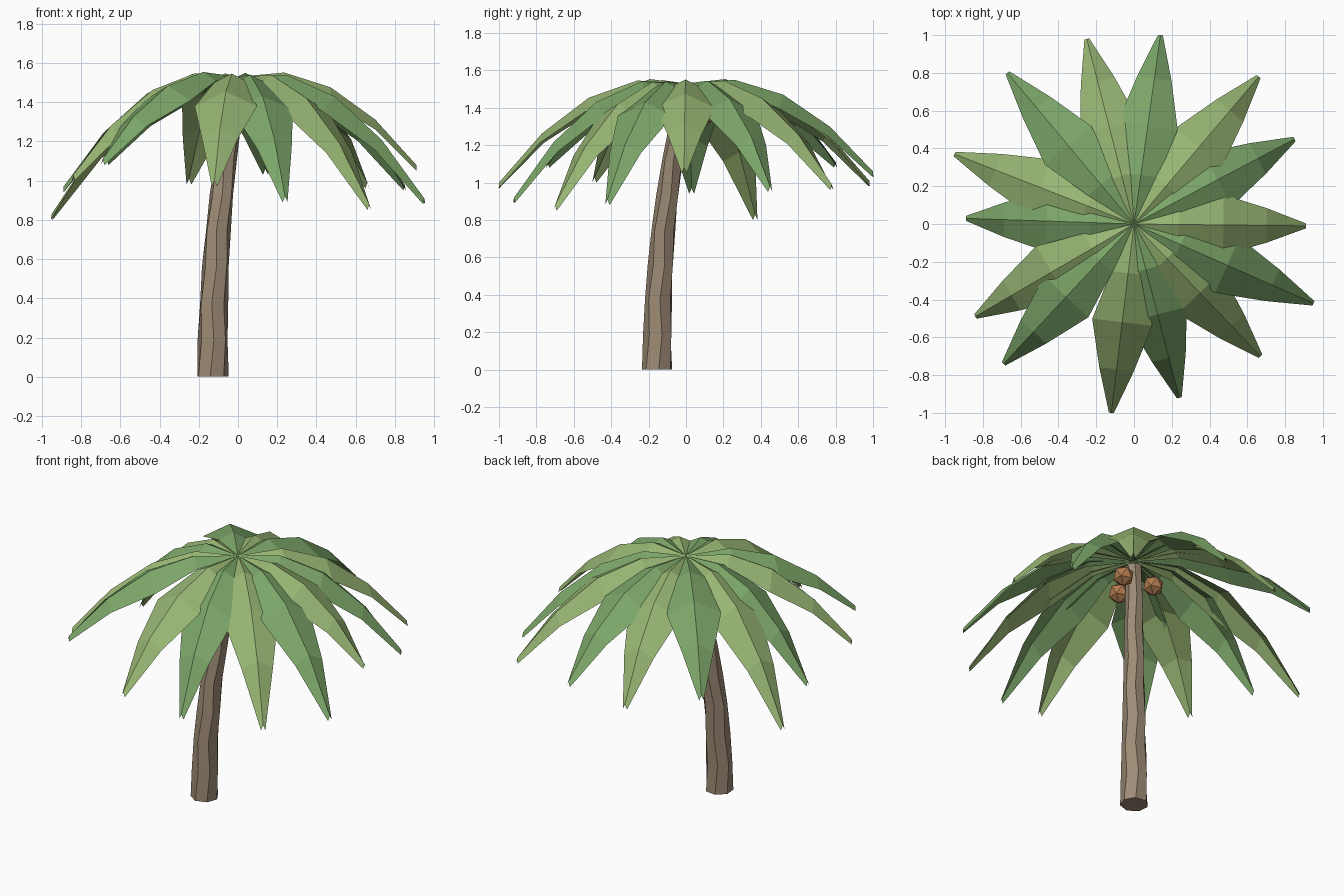
import bpy, bmesh, math
from mathutils import Vector

if "Cube" in bpy.data.objects:
    bpy.data.objects.remove(bpy.data.objects["Cube"])


def material(name, rgb):
    m = bpy.data.materials.new(name)
    m.diffuse_color = (*rgb, 1)
    m.use_nodes = True
    m.node_tree.nodes["Principled BSDF"].inputs["Base Color"].default_value = m.diffuse_color
    return m


def add_object(name, bm, mat):
    me = bpy.data.meshes.new(name)
    bm.to_mesh(me)
    bm.free()
    ob = bpy.data.objects.new(name, me)
    bpy.context.collection.objects.link(ob)
    me.materials.append(mat)
    return ob


bark = material("bark", (0.34, 0.26, 0.18))
leaf_dark = material("leaf_dark", (0.20, 0.38, 0.14))
leaf_light = material("leaf_light", (0.31, 0.46, 0.17))
shell = material("shell", (0.45, 0.20, 0.08))

# Trunk: seven-sided rings along a leaning curve, twisted back and forth
SIDES, RINGS, HEIGHT = 7, 8, 1.49
bm = bmesh.new()
rings = []
for i in range(RINGS + 1):
    t = i / RINGS
    lean = 1 - t ** 2.2
    radius = 0.083 - 0.035 * t
    twist = math.radians(-98 + (12 if i % 2 else 0))
    rings.append([bm.verts.new((
        -0.13 * lean + radius * math.cos(twist + math.tau * k / SIDES),
        -0.153 * lean + radius * math.sin(twist + math.tau * k / SIDES),
        HEIGHT * t)) for k in range(SIDES)])
for a, b in zip(rings, rings[1:]):
    for k in range(SIDES):
        n = (k + 1) % SIDES
        bm.faces.new((a[k], a[n], b[n], b[k]))
bm.faces.new(rings[0][::-1])
bm.faces.new(rings[-1])
add_object("trunk", bm, bark)

# Fronds: folded sheets that arch from the crown to each drooping tip
TIPS = [(0.14, 1.00, 1.06), (0.66, 0.78, 0.99), (0.85, 0.45, 0.98),
        (0.91, -0.01, 1.08), (0.95, -0.42, 0.91), (0.67, -0.70, 0.88),
        (0.24, -0.92, 0.92), (-0.12, -1.00, 1.00), (-0.69, -0.74, 1.11),
        (-0.84, -0.49, 1.03), (-0.89, 0.03, 0.97), (-0.95, 0.37, 0.83),
        (-0.67, 0.80, 1.11), (-0.25, 0.98, 1.01)]
# (fraction of reach, half width, fold depth)
SECTIONS = [(0, 0.008, 0.004), (0.26, 0.09, 0.045), (0.52, 0.16, 0.075),
            (0.77, 0.092, 0.05), (1, 0.013, 0.03)]
CROWN = 1.53


def frond(name, tip, mat):
    out = Vector((tip[0], tip[1], 0))
    side = Vector((-out.y, out.x, 0)).normalized()
    rise, fall = 0.27, tip[2] - CROWN
    bm = bmesh.new()
    rows = []
    for t, width, fold in SECTIONS:
        ridge = out * t
        ridge.z = CROWN + rise * t + (fall - rise) * t * t
        drop = Vector((0, 0, -fold))
        rows.append([bm.verts.new(p) for p in (
            ridge - side * width + drop, ridge, ridge + side * width + drop)])
    for a, b in zip(rows, rows[1:]):
        for k in range(2):
            bm.faces.new((a[k], b[k], b[k + 1], a[k + 1]))
    add_object(name, bm, mat)


for i, tip in enumerate(TIPS):
    frond(f"frond_{i + 1}", tip, leaf_light if i % 2 else leaf_dark)

# Coconuts hanging around the top of the trunk
for i, pos in enumerate([(0.105, 0.03, 1.375), (0.005, -0.13, 1.365),
                         (-0.08, 0.08, 1.355)]):
    bpy.ops.mesh.primitive_ico_sphere_add(subdivisions=1, radius=0.065, location=pos)
    nut = bpy.context.object
    nut.name = f"coconut_{i + 1}"
    nut.data.materials.append(shell)
